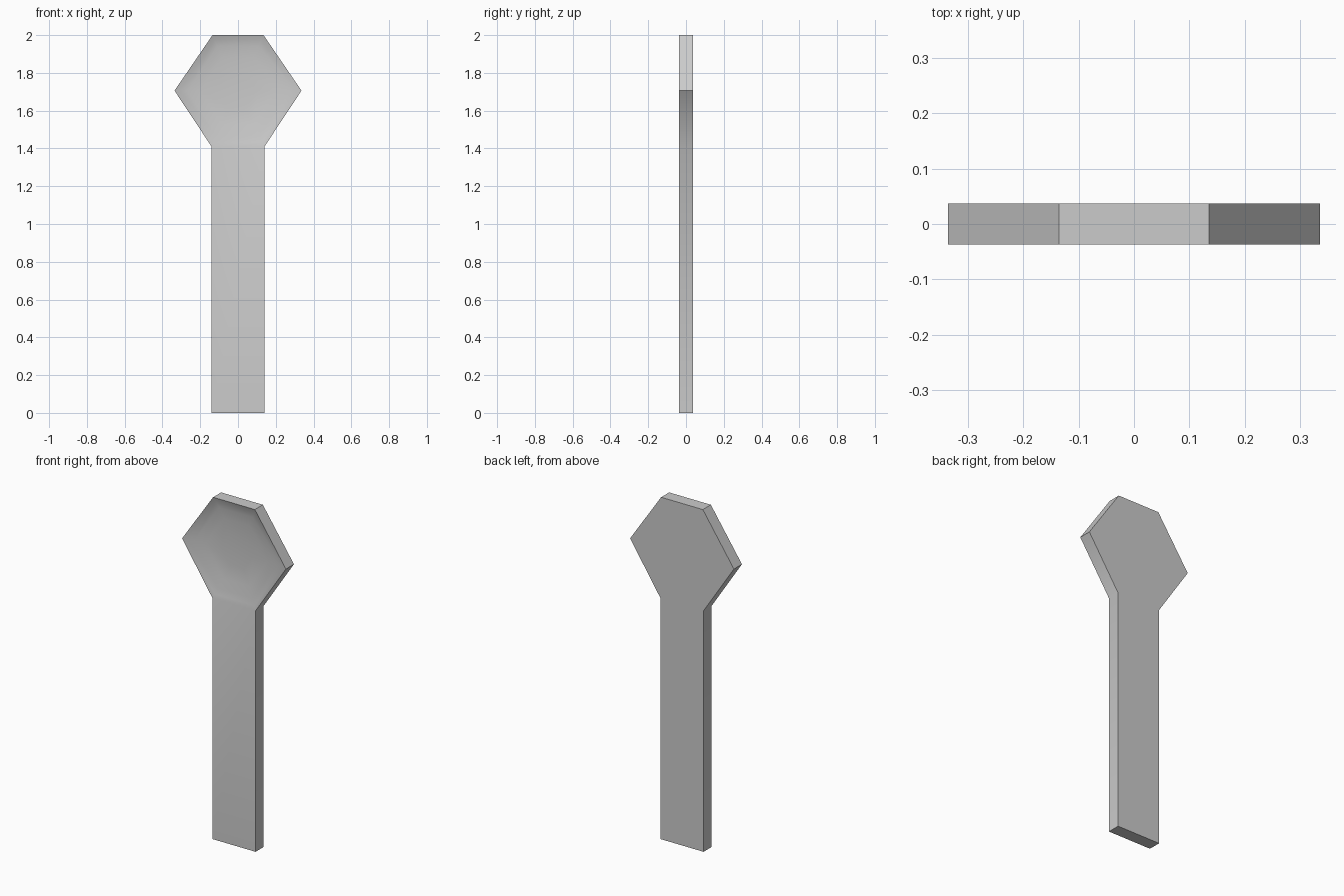
import bpy, bmesh, math

if "Cube" in bpy.data.objects:
    bpy.data.objects.remove(bpy.data.objects["Cube"])

T = 0.037                 # half thickness
CZ = 1.706                # height of the bowl centre
HEX = [(-0.14, 1.41), (0.14, 1.41), (0.336, CZ), (0.135, 2.0), (-0.135, 2.0), (-0.336, CZ)]
FOOT = [(-0.14, 0.0), (0.14, 0.0)]

bm = bmesh.new()


def ring(points, y):
    return [bm.verts.new((x, y, z)) for x, z in points]


def bridge(a, b):
    n = len(a)
    for i in range(n):
        j = (i + 1) % n
        bm.faces.new((a[i], a[j], b[j], b[i]))


# Outline of handle and six-sided head, front and back
outline = FOOT + HEX[1:] + HEX[:1]
front = ring(outline, -T)
back = ring(outline, T)
bridge(front, back)
bm.faces.new(back)

# Flat handle front
bm.faces.new((front[0], front[1], front[2], front[7]))

# Shallow scooped bowl: shrinking rings that sink into the front
rim = [front[7]] + front[2:7]
for scale, depth in ((0.92, 0.010), (0.8, 0.018), (0.6, 0.025), (0.3, 0.030)):
    inner = []
    for i, (x, z) in enumerate(HEX):
        sink = depth * (0.6 if i < 2 else 1.0) if scale > 0.7 else depth
        inner.append(bm.verts.new((x * scale, -T + sink, CZ + (z - CZ) * scale)))
    bridge(rim, inner)
    rim = inner
centre = bm.verts.new((0, -T + 0.031, CZ))
for i in range(6):
    bm.faces.new((rim[i], rim[(i + 1) % 6], centre))

bmesh.ops.recalc_face_normals(bm, faces=bm.faces)
mesh = bpy.data.meshes.new("spoon")
bm.to_mesh(mesh)
bm.free()
spoon = bpy.data.objects.new("spoon", mesh)
bpy.context.collection.objects.link(spoon)

# Smooth bowl, crisp outer edges
bpy.context.view_layer.objects.active = spoon
spoon.select_set(True)
bpy.ops.object.shade_smooth_by_angle(angle=math.radians(40))
